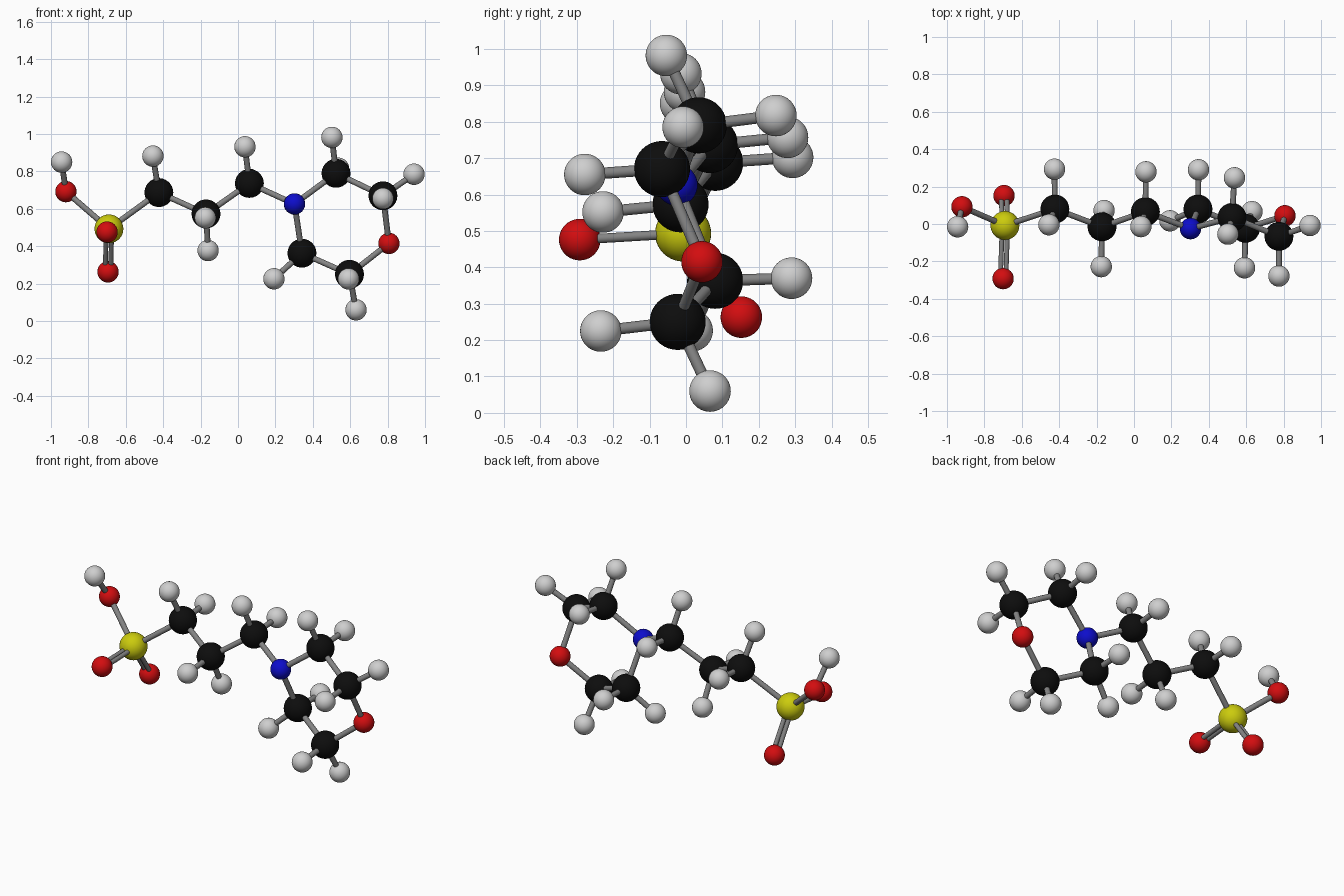
import bpy
from mathutils import Vector

cube = bpy.data.objects.get("Cube")
if cube:
    bpy.data.objects.remove(cube, do_unlink=True)


def make_material(name, colour):
    mat = bpy.data.materials.new(name)
    mat.use_nodes = True
    rgba = (*colour, 1.0)
    mat.diffuse_color = rgba
    mat.node_tree.nodes["Principled BSDF"].inputs["Base Color"].default_value = rgba
    return mat


black = make_material("black", (0.004, 0.004, 0.004))
pale_grey = make_material("pale grey", (0.62, 0.62, 0.62))
red = make_material("red", (0.65, 0.004, 0.005))
blue = make_material("blue", (0.004, 0.004, 0.6))
yellow = make_material("yellow", (0.6, 0.6, 0.004))
rod_grey = make_material("rod grey", (0.23, 0.23, 0.23))

LARGE, SMALL = 0.077, 0.057
ROD, THIN_ROD, PAIR_OFFSET = 0.0155, 0.013, 0.0145


def ball(name, centre, radius, mat):
    bpy.ops.mesh.primitive_uv_sphere_add(
        segments=40, ring_count=20, radius=radius, location=centre)
    obj = bpy.context.object
    obj.name = name
    obj.data.materials.append(mat)
    bpy.ops.object.shade_smooth()


def rod(name, start, end, radius=ROD):
    axis = end - start
    bpy.ops.mesh.primitive_cylinder_add(
        vertices=20, radius=radius, depth=axis.length, location=(start + end) / 2,
        rotation=axis.to_track_quat("Z", "Y").to_euler())
    obj = bpy.context.object
    obj.name = name
    obj.data.materials.append(rod_grey)
    bpy.ops.object.shade_smooth_by_angle()


# Ball kinds: radius and colour
kinds = {
    "carbon": (LARGE, black),
    "sulfur": (LARGE, yellow),
    "nitrogen": (SMALL, blue),
    "oxygen": (SMALL, red),
}

# Main balls of the chain and the ring
atoms = {
    "sulfur": (-0.69, -0.008, 0.493),
    "oxygen_acid": (-0.92, 0.092, 0.692),
    "oxygen_front": (-0.70, -0.292, 0.476),
    "oxygen_back": (-0.695, 0.152, 0.263),
    "carbon_chain_outer": (-0.423, 0.08, 0.687),
    "carbon_chain_middle": (-0.171, -0.015, 0.573),
    "carbon_chain_inner": (0.061, 0.066, 0.736),
    "nitrogen": (0.302, -0.025, 0.626),
    "carbon_ring_upper_inner": (0.524, 0.035, 0.79),
    "carbon_ring_upper_outer": (0.775, -0.066, 0.67),
    "oxygen_ring": (0.807, 0.044, 0.415),
    "carbon_ring_lower_outer": (0.596, -0.023, 0.25),
    "carbon_ring_lower_inner": (0.342, 0.08, 0.363),
}
atoms = {name: Vector(pos) for name, pos in atoms.items()}

# Pale end balls carried by each main ball
hydrogens = {
    "oxygen_acid": [(-0.943, -0.015, 0.85)],
    "carbon_chain_outer": [(-0.455, -0.004, 0.882), (-0.425, 0.293, 0.702)],
    "carbon_chain_middle": [(-0.175, -0.228, 0.552), (-0.16, 0.072, 0.377)],
    "carbon_chain_inner": [(0.037, -0.014, 0.932), (0.064, 0.279, 0.757)],
    "carbon_ring_upper_inner": [(0.502, -0.054, 0.982), (0.537, 0.247, 0.817)],
    "carbon_ring_upper_outer": [(0.941, -0.008, 0.785), (0.775, -0.278, 0.655)],
    "carbon_ring_lower_outer": [(0.591, -0.234, 0.225), (0.631, 0.066, 0.06)],
    "carbon_ring_lower_inner": [(0.192, 0.017, 0.226), (0.345, 0.29, 0.37)],
}

for name, pos in atoms.items():
    ball(name + "_ball", pos, *kinds[name.split("_")[0]])

for name, ends in hydrogens.items():
    for i, end in enumerate(ends):
        suffix = "ab"[i]
        ball(f"{name}_hydrogen_{suffix}", end, SMALL, pale_grey)
        rod(f"{name}_hydrogen_rod_{suffix}", atoms[name], Vector(end))

# Single rods along the chain, then round the ring
chain = ["oxygen_acid", "sulfur", "carbon_chain_outer", "carbon_chain_middle",
         "carbon_chain_inner", "nitrogen", "carbon_ring_upper_inner",
         "carbon_ring_upper_outer", "oxygen_ring", "carbon_ring_lower_outer",
         "carbon_ring_lower_inner", "nitrogen"]
for a, b in zip(chain, chain[1:]):
    rod(f"rod_{a}_to_{b}", atoms[a], atoms[b])

# Paired rods from the yellow ball, side by side
for name in ("oxygen_front", "oxygen_back"):
    for side, label in ((-1, "right"), (1, "left")):
        shift = Vector((side * PAIR_OFFSET, 0, 0))
        rod(f"double_rod_{name}_{label}", atoms["sulfur"] + shift,
            atoms[name] + shift, THIN_ROD)
